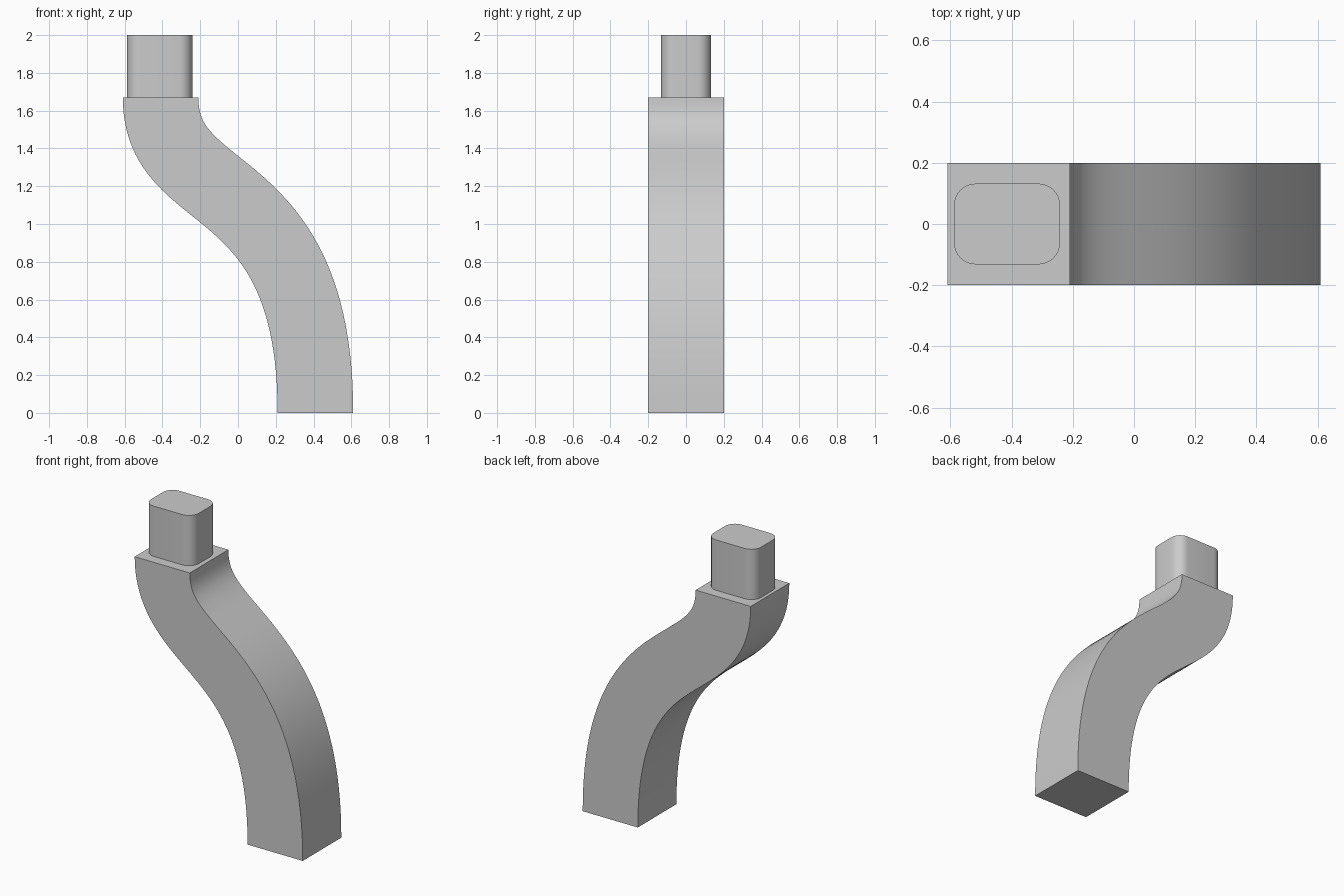
import bpy, bmesh
from math import cos, sin, pi
from mathutils import Vector
from mathutils.geometry import interpolate_bezier

old = bpy.data.objects.get("Cube")
if old:
    bpy.data.objects.remove(old, do_unlink=True)

grey = bpy.data.materials.new("plain grey")
grey.use_nodes = True
colour = (0.6, 0.6, 0.6, 1)
grey.diffuse_color = colour
grey.node_tree.nodes["Principled BSDF"].inputs["Base Color"].default_value = colour


def extrude_outline(name, points, offset):
    """Close an outline into a face and extrude it into a solid."""
    bm = bmesh.new()
    face = bm.faces.new([bm.verts.new(p) for p in points])
    result = bmesh.ops.extrude_face_region(bm, geom=[face], use_keep_orig=True)
    moved = [v for v in result["geom"] if isinstance(v, bmesh.types.BMVert)]
    bmesh.ops.translate(bm, verts=moved, vec=offset)
    bmesh.ops.recalc_face_normals(bm, faces=bm.faces)
    mesh = bpy.data.meshes.new(name)
    bm.to_mesh(mesh)
    bm.free()
    mesh.materials.append(grey)
    obj = bpy.data.objects.new(name, mesh)
    bpy.context.collection.objects.link(obj)
    bpy.ops.object.select_all(action="DESELECT")
    obj.select_set(True)
    bpy.context.view_layer.objects.active = obj
    bpy.ops.object.shade_smooth_by_angle(angle=pi / 6)
    return obj


# Curved arm: a square section of constant width along an S-shaped centre line
half = 0.2
shoulder = 1.67
foot, top = Vector((0.41, 0, 0)), Vector((-0.41, 0, shoulder))
path = interpolate_bezier(foot, Vector((0.41, 0, 1.3)),
                          Vector((-0.41, 0, 1.08)), top, 49)
up = Vector((0, 0, 1))
left_edge, right_edge = [], []
for i, p in enumerate(path):
    if 0 < i < len(path) - 1:
        along = (path[i + 1] - path[i - 1]).normalized()
    else:
        along = up
    side = Vector((along.z, 0, -along.x)) * half
    left_edge.append(p - side)
    right_edge.append(p + side)
depth = Vector((0, half, 0))
extrude_outline("curved_arm", [p - depth for p in right_edge + left_edge[::-1]],
                depth * 2)

# Peg: a rounded rectangle standing on the top of the arm
radius, steps = 0.07, 8
cx, hx, hy = -0.415, 0.173, 0.132
outline = []
for quarter, (sx, sy) in enumerate([(1, 1), (-1, 1), (-1, -1), (1, -1)]):
    for i in range(steps + 1):
        a = (quarter + i / steps) * pi / 2
        outline.append(Vector((cx + sx * (hx - radius) + radius * cos(a),
                               sy * (hy - radius) + radius * sin(a), shoulder)))
extrude_outline("peg", outline, up * (2 - shoulder))
